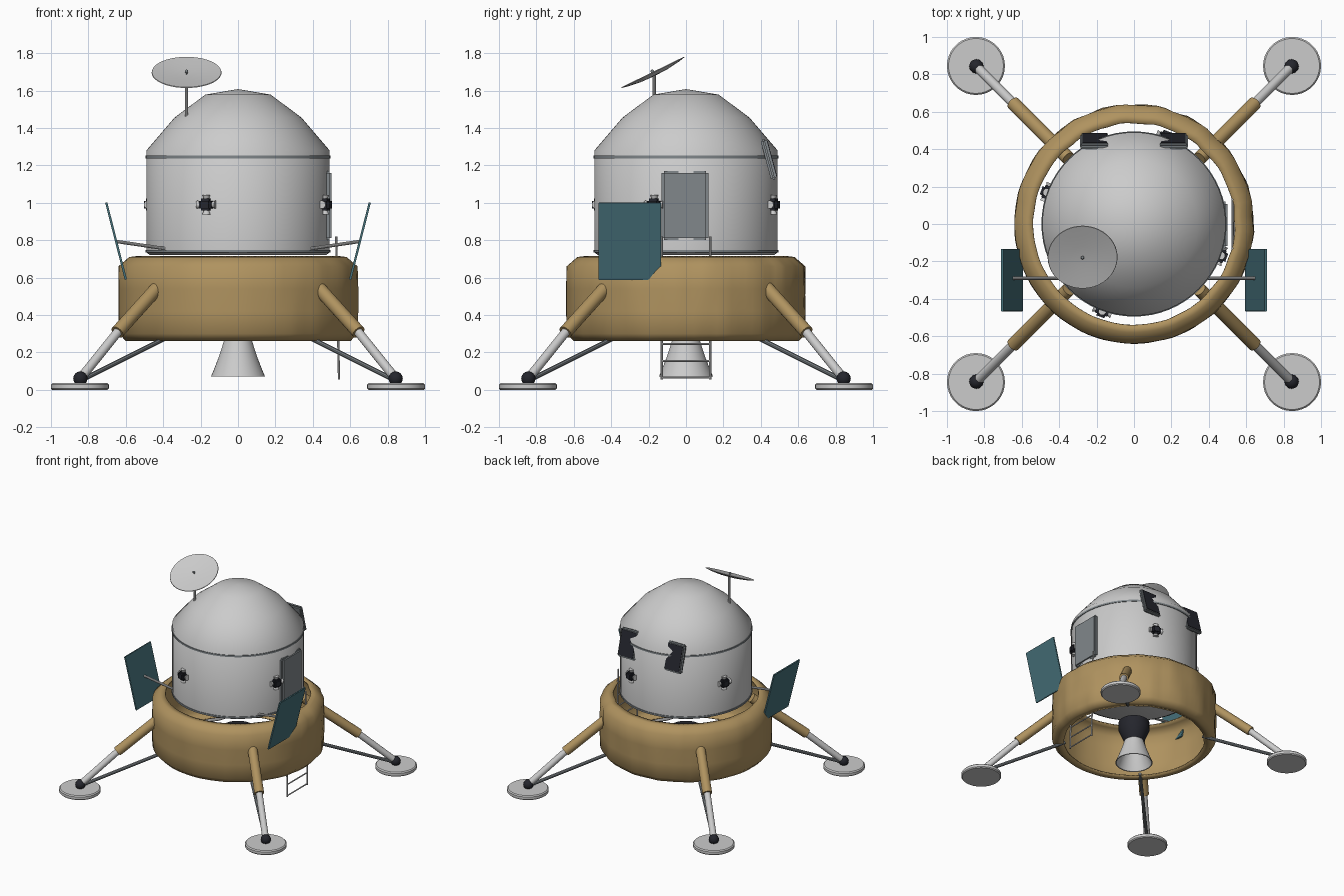
import bpy, bmesh, math
from math import sin, cos, pi, radians
from mathutils import Vector, Matrix

if "Cube" in bpy.data.objects:
    bpy.data.objects.remove(bpy.data.objects["Cube"])


def material(name, r, g, b):
    m = bpy.data.materials.new(name)
    m.use_nodes = True
    m.diffuse_color = (r, g, b, 1)
    m.node_tree.nodes["Principled BSDF"].inputs["Base Color"].default_value = (r, g, b, 1)
    return m


GOLD = material("gold foil", .43, .29, .115)
WHITE = material("pale grey", .6, .6, .6)
GREY = material("blue grey metal", .22, .245, .26)
DARK = material("dark metal", .018, .019, .026)
TEAL = material("solar teal", .06, .16, .19)


def finish(bm, name, mat, matrix=Matrix(), angle=35):
    """Turn a bmesh into a smooth shaded object with one colour."""
    bmesh.ops.recalc_face_normals(bm, faces=bm.faces)
    mesh = bpy.data.meshes.new(name)
    bm.to_mesh(mesh)
    bm.free()
    mesh.materials.append(mat)
    ob = bpy.data.objects.new(name, mesh)
    bpy.context.collection.objects.link(ob)
    ob.matrix_world = matrix
    bpy.ops.object.select_all(action='DESELECT')
    bpy.context.view_layer.objects.active = ob
    ob.select_set(True)
    bpy.ops.object.shade_smooth_by_angle(angle=radians(angle))
    return ob


def lathe(name, profile, mat, steps=48, matrix=Matrix(), angle=35):
    """Spin a (radius, height) profile around z."""
    bm = bmesh.new()
    verts = [bm.verts.new((r, 0, z)) for r, z in profile]
    edges = [bm.edges.new(pair) for pair in zip(verts, verts[1:])]
    bmesh.ops.spin(bm, geom=verts + edges, axis=(0, 0, 1), cent=(0, 0, 0),
                   steps=steps, angle=2 * pi, use_duplicate=False)
    bmesh.ops.remove_doubles(bm, verts=bm.verts, dist=.0002)
    return finish(bm, name, mat, matrix, angle)


def rod(name, a, b, r, mat, r2=None, sides=16):
    """Cylinder or cone from point a to point b."""
    a, b = Vector(a), Vector(b)
    bm = bmesh.new()
    bmesh.ops.create_cone(bm, cap_ends=True, segments=sides, radius1=r,
                          radius2=r if r2 is None else r2, depth=(b - a).length)
    turn = (b - a).to_track_quat('Z', 'Y').to_matrix().to_4x4()
    return finish(bm, name, mat, Matrix.Translation((a + b) / 2) @ turn)


def box(name, size, mat, matrix, bevel=0):
    bm = bmesh.new()
    bmesh.ops.create_cube(bm, size=1, matrix=Matrix.Diagonal((*size, 1)))
    if bevel:
        bmesh.ops.bevel(bm, geom=bm.edges[:], offset=bevel, segments=2, affect='EDGES')
    return finish(bm, name, mat, matrix)


def ball(name, centre, r, mat):
    bm = bmesh.new()
    bmesh.ops.create_uvsphere(bm, u_segments=20, v_segments=12, radius=r)
    return finish(bm, name, mat, Matrix.Translation(centre))


# Crinkled foil skirt, a thin open shell
skirt = lathe("descent_skirt", [(.545, .265), (.60, .26), (.638, .30), (.64, .42),
                                (.64, .54), (.638, .66), (.58, .71), (.54, .715)],
              GOLD, 96, angle=60)
for v in skirt.data.vertices:
    a = math.atan2(v.co.y, v.co.x)
    wave = sin(17 * a + 6 * v.co.z) + .7 * sin(29 * a - 5 * v.co.z) * cos(3 * a)
    k = 1 + .006 * wave * (.6 + .4 * sin(a + .6))
    v.co.x *= k
    v.co.y *= k
shell = skirt.modifiers.new("thickness", 'SOLIDIFY')
shell.thickness = .01
shell.offset = -1

# Cabin with faceted-profile dome, and its two seam bands
lathe("cabin", [(0, .72), (.47, .72), (.49, .735), (.49, 1.28), (.34, 1.455),
                (.175, 1.578), (0, 1.608)], WHITE, 64, angle=50)
for name, z in (("upper_band", 1.245), ("lower_band", .74)):
    lathe(name, [(.485, z - .007), (.495, z - .007), (.495, z + .007), (.485, z + .007)], GREY, 64)

# Engine
lathe("engine_nozzle", [(.145, .07), (.128, .11), (.105, .17), (.085, .23), (.07, .28),
                        (.062, .28), (.077, .23), (.097, .17), (.12, .11), (.137, .07),
                        (.145, .07)], WHITE, 40)
lathe("engine_collar", [(0, .25), (.07, .25), (.085, .28), (.12, .36), (.12, .43), (0, .43)], DARK, 32)

# Four landing legs
for sx in (-1, 1):
    for sy in (-1, 1):
        side = ("front" if sy < 0 else "back") + ("_left" if sx > 0 else "_right")

        def at(d, z):
            return (sx * d, sy * d, z)

        lathe(side + "_foot_pad", [(0, 0), (.148, 0), (.155, .007), (.155, .028), (.147, .036),
                                   (0, .036)], WHITE, 36, Matrix.Translation(at(.845, 0)))
        ball(side + "_ankle", at(.843, .06), .038, DARK)
        rod(side + "_upper_strut", at(.35, .635), at(.645, .308), .037, GOLD)
        rod(side + "_lower_strut", at(.63, .325), at(.843, .06), .025, WHITE)
        rod(side + "_brace", at(.38, .28), at(.83, .055), .013, GREY, sides=10)

# Attitude thruster clusters around the cabin
for i in range(4):
    m = Matrix.Rotation(radians(70 + 90 * i), 4, 'Z') @ Matrix.Translation((.495, 0, .99))
    box(f"thruster_block_{i}", (.065, .07, .065), DARK, m, .012)
    for d in ((0, 0, 1), (0, 0, -1), (0, 1, 0), (0, -1, 0)):
        d = Vector(d)
        rod(f"thruster_nozzle_{i}", m @ (d * .025), m @ (d * .052), .012, WHITE, .022, 14)

# Two tilted windows at the back
for sx, side in ((1, "left"), (-1, "right")):
    m = Matrix.Translation((sx * .21, .442, 1.232)) @ Matrix.Rotation(radians(15), 4, 'X')
    box(side + "_window_frame", (.16, .032, .225), GREY, m, .01)
    box(side + "_window_pane", (.13, .008, .195), DARK, m @ Matrix.Translation((0, .016, 0)))

# Hatch
box("hatch", (.04, .25, .37), GREY, Matrix.Translation((.48, -.005, .985)), .012)

# Ladder under the hatch
for y in (-.13, .13):
    rod("ladder_rail", (.54, y, .055), (.525, y, .82), .006, WHITE, sides=8)
for i in range(8):
    z = .065 + .09 * i
    rod("ladder_rung", (.54 - .02 * (z - .055), -.13, z), (.54 - .02 * (z - .055), .13, z),
        .005, WHITE, sides=8)

# Solar panels on short arms
for sx, side in ((1, "left"), (-1, "right")):
    m = Matrix.Translation((sx * .652, -.3, .795)) @ Matrix.Rotation(sx * radians(14.3), 4, 'Y')
    box(side + "_solar_panel", (.012, .335, .425), TEAL, m, .002)
    rod(side + "_panel_arm", (sx * .39, -.29, .755), (sx * .65, -.29, .793), .009, WHITE, sides=10)

# Dish antenna
rod("dish_mast", (-.275, -.17, 1.43), (-.275, -.17, 1.685), .009, WHITE, sides=10)
tilt = Matrix.Translation((-.275, -.175, 1.692)) @ Matrix.Rotation(radians(26), 4, 'X')
lathe("dish", [(0, -.016), (.08, -.013), (.15, -.004), (.187, .004), (.185, .008), (.13, .003),
               (.06, -.002), (0, -.004)], WHITE, 40, tilt)
ball("dish_feed", tilt @ Vector((0, 0, .012)), .009, GREY)
rod("dish_feed_stem", tilt @ Vector((0, 0, -.01)), tilt @ Vector((0, 0, .012)), .004, GREY, sides=8)
